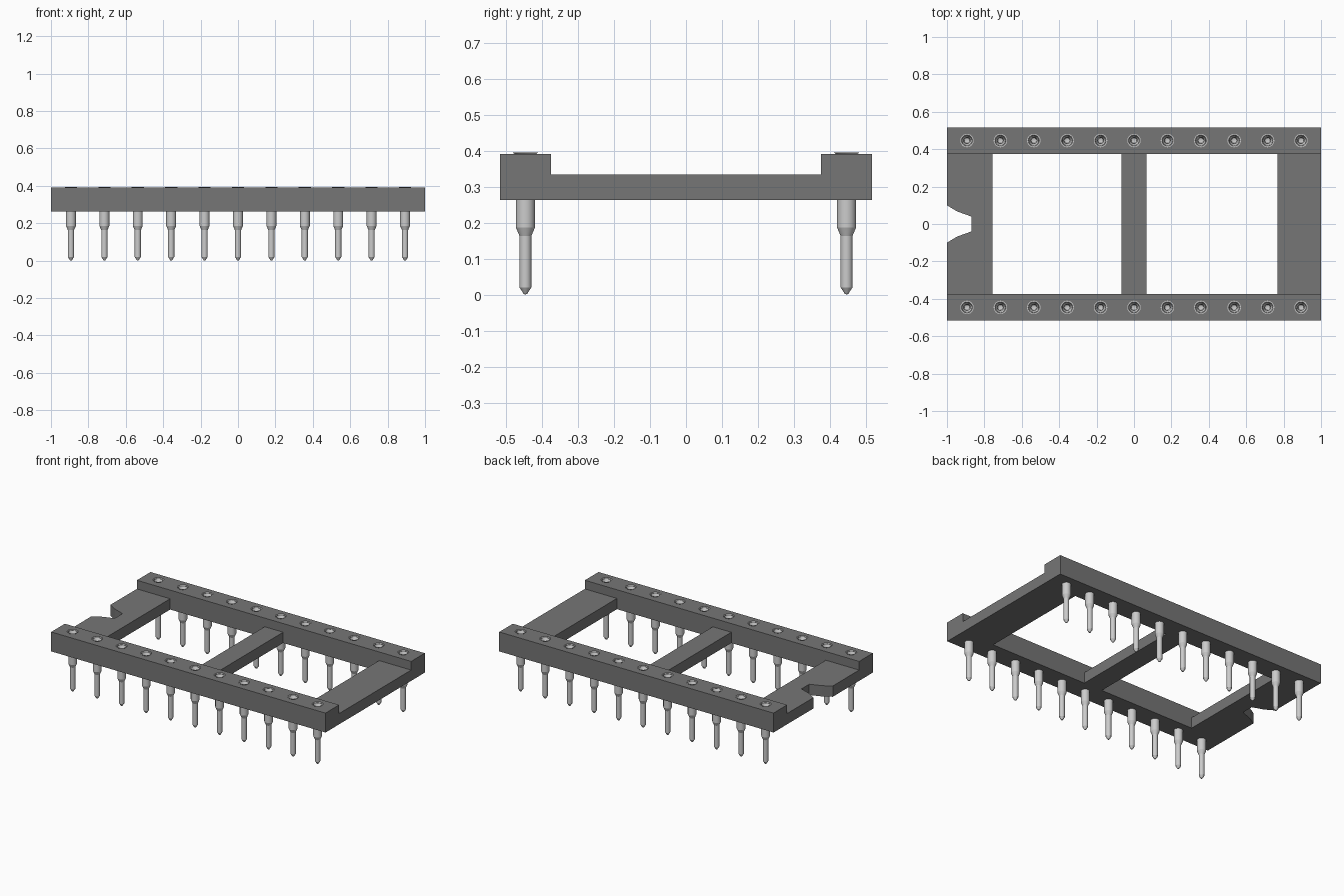
import bpy, bmesh, math

cube = bpy.data.objects.get("Cube")
if cube:
    bpy.data.objects.remove(cube, do_unlink=True)


def material(name, value):
    m = bpy.data.materials.new(name)
    m.use_nodes = True
    colour = (value, value, value, 1)
    m.diffuse_color = colour
    m.node_tree.nodes["Principled BSDF"].inputs["Base Color"].default_value = colour
    return m


plastic = material("dark grey plastic", 0.18)
metal = material("light grey metal", 0.6)

BOTTOM, RAIL_TOP, BAR_TOP = 0.262, 0.39, 0.333
RAIL_IN, RAIL_OUT = 0.375, 0.517
PIN_Y, PITCH, PINS = 0.446, 0.1786, 11
SEGMENTS = 24
pin_xs = [(i - (PINS - 1) / 2) * PITCH for i in range(PINS)]


def circle(cx, cy, r):
    angles = [2 * math.pi * i / SEGMENTS for i in range(SEGMENTS)]
    return [(cx + r * math.cos(a), cy + r * math.sin(a)) for a in angles]


def rectangle(x0, x1, y0, y1):
    return [(x0, y0), (x1, y0), (x1, y1), (x0, y1)]


def plate(name, loops, z0, z1):
    """Extrude a flat outline, with any inner loops as holes."""
    curve = bpy.data.curves.new(name, "CURVE")
    curve.dimensions = "2D"
    curve.fill_mode = "BOTH"
    curve.extrude = (z1 - z0) / 2
    for loop in loops:
        spline = curve.splines.new("POLY")
        spline.points.add(len(loop) - 1)
        for point, (x, y) in zip(spline.points, loop):
            point.co = (x, y, 0, 1)
        spline.use_cyclic_u = True
    temp = bpy.data.objects.new(name, curve)
    bpy.context.collection.objects.link(temp)
    bpy.context.view_layer.update()
    mesh = bpy.data.meshes.new_from_object(
        temp.evaluated_get(bpy.context.evaluated_depsgraph_get()))
    bpy.data.objects.remove(temp, do_unlink=True)
    # Weld caps to walls and make the faces point outward
    bm = bmesh.new()
    bm.from_mesh(mesh)
    bmesh.ops.remove_doubles(bm, verts=bm.verts, dist=1e-5)
    bmesh.ops.recalc_face_normals(bm, faces=bm.faces)
    for f in bm.faces:
        f.smooth = False
    bm.to_mesh(mesh)
    bm.free()
    mesh.name = name
    mesh.materials.clear()
    mesh.materials.append(plastic)
    obj = bpy.data.objects.new(name, mesh)
    obj.location.z = (z0 + z1) / 2
    bpy.context.collection.objects.link(obj)
    return obj


# Raised rails with a row of pin holes
for side, label in ((-1, "front"), (1, "back")):
    y0, y1 = sorted((side * RAIL_IN, side * RAIL_OUT))
    holes = [circle(x, side * PIN_Y, 0.0265) for x in pin_xs]
    plate(label + "_rail", [rectangle(-1, 1, y0, y1)] + holes, BOTTOM, RAIL_TOP)

# Lower cross bars, one with the orientation notch
notch = [(-1, 0.1), (-0.945, 0.067), (-0.87, 0.04)]
notched = [(-1, -RAIL_IN), (-0.757, -RAIL_IN), (-0.757, RAIL_IN), (-1, RAIL_IN)]
notched += notch + [(x, -y) for x, y in reversed(notch)]
plate("notched_end_bar", [notched], BOTTOM, BAR_TOP)
plate("middle_bar", [rectangle(-0.068, 0.067, -RAIL_IN, RAIL_IN)], BOTTOM, BAR_TOP)
plate("plain_end_bar", [rectangle(0.766, 1, -RAIL_IN, RAIL_IN)], BOTTOM, BAR_TOP)

# Turned pin: pointed tip, thin leg, thick barrel, flared rim and hollow socket
profile = [(0, 0), (0.005, 0.002), (0.0165, 0.02), (0.0165, 0.163),
           (0.0265, 0.186), (0.0265, 0.388), (0.036, 0.395), (0.03, 0.395),
           (0.017, 0.365), (0.014, 0.3), (0, 0.295)]
bm = bmesh.new()
verts = [bm.verts.new((r, 0, z)) for r, z in profile]
edges = [bm.edges.new(pair) for pair in zip(verts, verts[1:])]
bmesh.ops.spin(bm, geom=verts + edges, cent=(0, 0, 0), axis=(0, 0, 1),
               angle=2 * math.pi, steps=SEGMENTS, use_merge=True)
bmesh.ops.remove_doubles(bm, verts=bm.verts, dist=1e-5)
bmesh.ops.recalc_face_normals(bm, faces=bm.faces)
pin_mesh = bpy.data.meshes.new("pin")
bm.to_mesh(pin_mesh)
bm.free()
pin_mesh.materials.append(metal)

# Both rows share one pin mesh
for side, label in ((-1, "front"), (1, "back")):
    for i, x in enumerate(pin_xs):
        pin = bpy.data.objects.new(f"{label}_pin_{i + 1}", pin_mesh)
        pin.location = (x, side * PIN_Y, 0)
        bpy.context.collection.objects.link(pin)

bpy.ops.object.select_all(action="DESELECT")
pin.select_set(True)
bpy.context.view_layer.objects.active = pin
bpy.ops.object.shade_smooth_by_angle(angle=math.radians(20))
